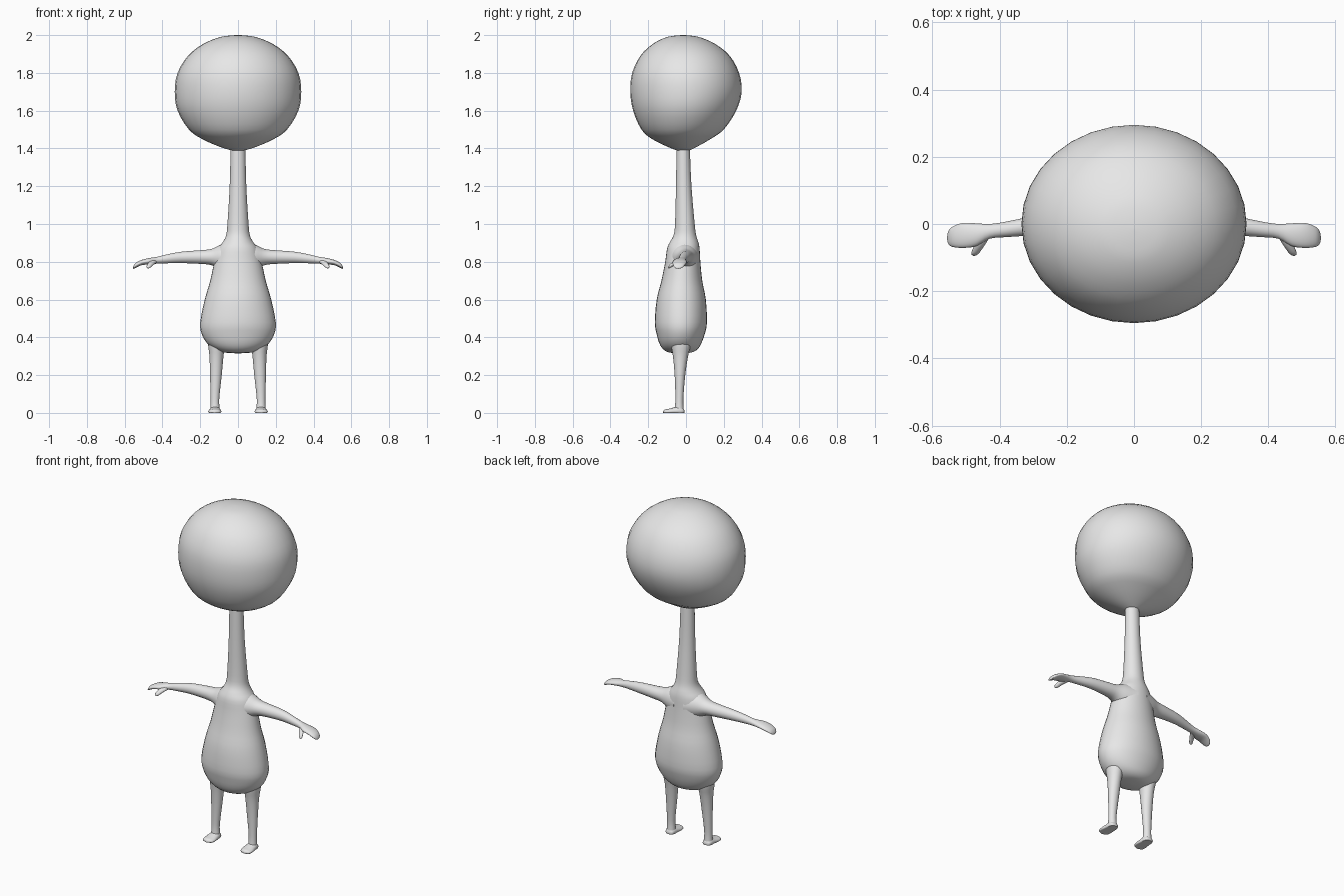
import bpy, bmesh, math

grey = bpy.data.materials.new("soft grey")
grey.diffuse_color = (0.8, 0.8, 0.8, 1)


def spline(rows, steps):
    """Smoothly interpolate the cross-section rows (Catmull-Rom)."""
    out = []
    for i in range(len(rows) - 1):
        p0, p1 = rows[max(i - 1, 0)], rows[i]
        p2, p3 = rows[i + 1], rows[min(i + 2, len(rows) - 1)]
        for k in range(steps):
            t = k / steps
            out.append([0.5 * (2 * b + (c - a) * t + (2 * a - 5 * b + 4 * c - d) * t * t
                               + (3 * b - a - 3 * c + d) * t ** 3)
                        for a, b, c, d in zip(p0, p1, p2, p3)])
    return out + [list(rows[-1])]


def loft(name, axis, rows, side=1, sides=32, steps=3):
    """Elliptical tube; each row is (position on axis, two centres, two radii)."""
    bm = bmesh.new()
    rings = []
    for t, a, b, ra, rb in spline(rows, steps):
        ring = []
        for k in range(sides):
            ang = 2 * math.pi * k / sides
            u = a + max(ra, 0.001) * math.cos(ang)
            v = b + max(rb, 0.001) * math.sin(ang)
            x, y, z = {"x": (t, u, v), "y": (u, t, v), "z": (u, v, t)}[axis]
            ring.append(bm.verts.new((side * x, y, max(z, 0))))
        rings.append(ring)
    for r0, r1 in zip(rings, rings[1:]):
        for k in range(sides):
            n = (k + 1) % sides
            bm.faces.new((r0[k], r0[n], r1[n], r1[k]))
    bm.faces.new(rings[0])
    bm.faces.new(rings[-1])
    bmesh.ops.recalc_face_normals(bm, faces=bm.faces)
    mesh = bpy.data.meshes.new(name)
    bm.to_mesh(mesh)
    bm.free()
    mesh.materials.append(grey)
    obj = bpy.data.objects.new(name, mesh)
    bpy.context.collection.objects.link(obj)
    bpy.ops.object.select_all(action='DESELECT')
    obj.select_set(True)
    bpy.context.view_layer.objects.active = obj
    bpy.ops.object.shade_smooth_by_angle(angle=math.radians(50))
    return obj


# Large rounded head
loft("head", "z", [
    (1.388, 0, -.015, .03, .03), (1.41, 0, -.02, .10, .08), (1.45, 0, -.025, .19, .155),
    (1.50, 0, -.018, .26, .218), (1.60, 0, -.007, .32, .273), (1.70, 0, 0, .335, .295),
    (1.80, 0, -.002, .32, .283), (1.89, 0, -.005, .265, .237), (1.95, 0, -.01, .19, .17),
    (1.985, 0, -.015, .11, .10), (1.997, 0, -.015, .05, .045), (2.0, 0, -.015, .001, .001)])

# Pear-shaped torso running up into the long neck
loft("torso_and_neck", "z", [
    (.315, 0, -.03, .001, .001), (.32, 0, -.03, .075, .06), (.338, 0, -.03, .125, .092),
    (.37, 0, -.03, .165, .112), (.42, 0, -.028, .193, .128), (.48, 0, -.027, .2, .138),
    (.60, 0, -.025, .176, .13), (.70, 0, -.022, .147, .108), (.80, 0, -.017, .125, .093),
    (.87, 0, -.014, .105, .086), (.905, 0, -.01, .08, .075), (.94, 0, -.006, .063, .06),
    (1.0, 0, -.006, .056, .052), (1.2, 0, -.012, .044, .041), (1.41, 0, -.015, .039, .035)])

for side, label in ((-1, "right"), (1, "left")):
    # Arm flared at the shoulder, ending in a drooping flat hand
    loft(label + "_arm", "x", [
        (.03, -.012, .82, .085, .085), (.09, -.008, .823, .065, .068), (.14, -.004, .825, .046, .043),
        (.20, -.002, .825, .037, .036), (.30, -.006, .823, .029, .030), (.38, -.016, .815, .023, .023),
        (.43, -.022, .808, .022, .018), (.47, -.032, .803, .034, .017), (.51, -.034, .796, .037, .014),
        (.54, -.038, .782, .030, .013), (.552, -.040, .772, .020, .009),
        (.556, -.042, .768, .004, .003)], side, sides=24)
    # Thumb
    loft(label + "_thumb", "y", [
        (-.035, .445, .803, .018, .013), (-.06, .458, .793, .016, .012),
        (-.08, .469, .78, .013, .011), (-.09, .474, .773, .010, .008),
        (-.095, .476, .769, .002, .002)], side, sides=16)
    # Tapering leg
    loft(label + "_leg", "z", [
        (0, .122, -.037, .027, .027), (.03, .122, -.036, .024, .023), (.08, .122, -.035, .023, .021),
        (.2, .117, -.032, .031, .028), (.3, .114, -.029, .037, .040),
        (.36, .113, -.027, .045, .052), (.42, .108, -.027, .05, .055)], side, sides=24)
    # Flat-soled foot
    loft(label + "_foot", "y", [
        (-.008, .122, .006, .004, .004), (-.014, .122, .008, .022, .016), (-.035, .122, .01, .029, .026),
        (-.06, .122, .009, .032, .021), (-.09, .123, .007, .035, .015),
        (-.112, .124, .006, .028, .012), (-.121, .124, .005, .006, .005)], side, sides=24)
